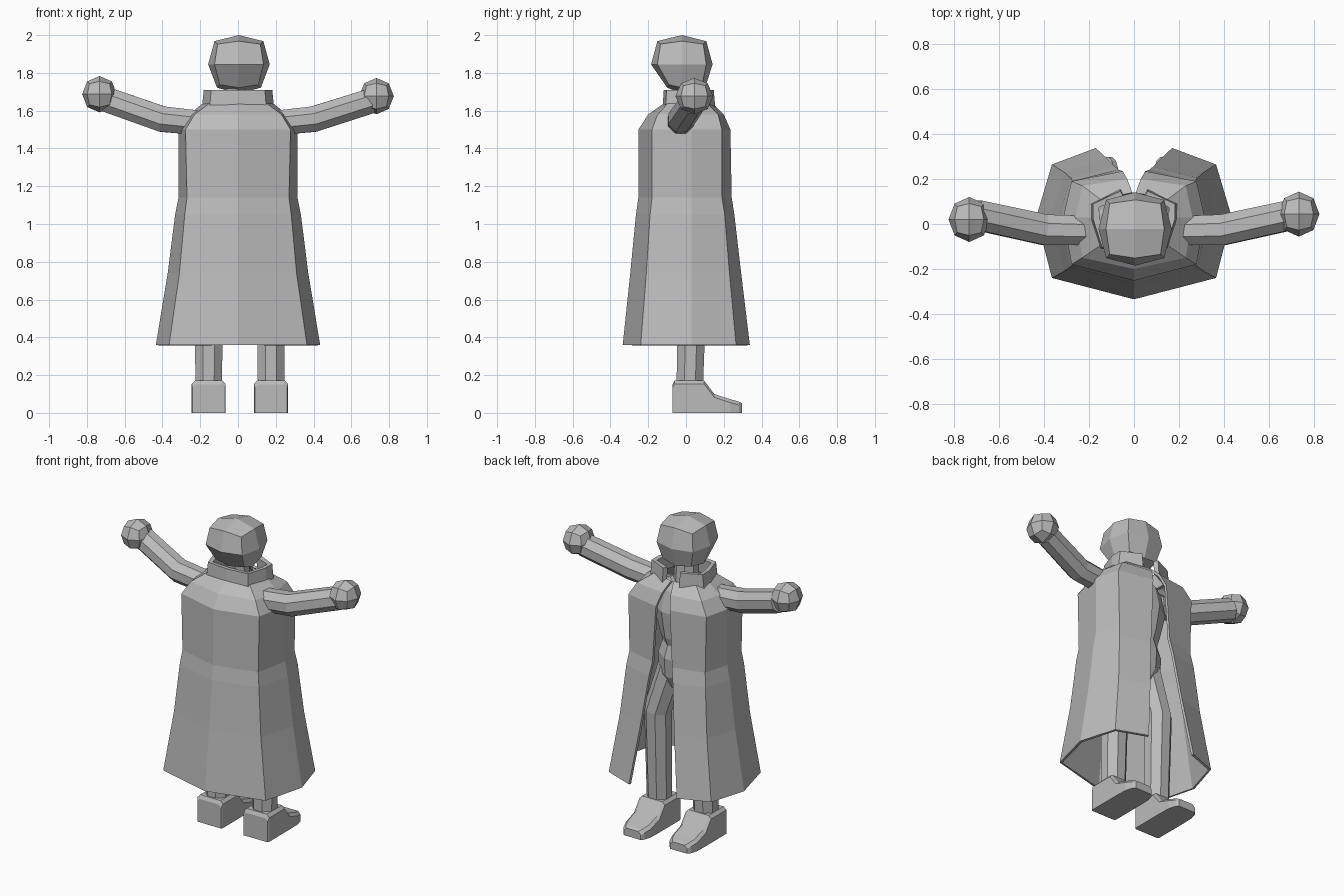
import bpy, bmesh, math
from mathutils import Vector

if "Cube" in bpy.data.objects:
    bpy.data.objects.remove(bpy.data.objects["Cube"])

grey = bpy.data.materials.new("plain_grey")
grey.diffuse_color = (0.5, 0.5, 0.5, 1)
grey.use_nodes = True
grey.node_tree.nodes["Principled BSDF"].inputs["Base Color"].default_value = grey.diffuse_color


def finish(name, bm):
    bmesh.ops.recalc_face_normals(bm, faces=bm.faces)
    me = bpy.data.meshes.new(name)
    bm.to_mesh(me)
    bm.free()
    ob = bpy.data.objects.new(name, me)
    bpy.context.collection.objects.link(ob)
    me.materials.append(grey)
    return ob


def loft(name, rings, closed=True, thickness=0):
    """Skin a list of rings; closed rings get end caps, open ones get thickness."""
    bm = bmesh.new()
    vs = [[bm.verts.new(p) for p in r] for r in rings]
    n = len(vs[0])
    for a, b in zip(vs, vs[1:]):
        for i in range(n if closed else n - 1):
            j = (i + 1) % n
            bm.faces.new((a[i], a[j], b[j], b[i]))
    if closed:
        bm.faces.new(vs[0])
        bm.faces.new(vs[-1])
    ob = finish(name, bm)
    if thickness:
        # point open-shell normals outward before thickening
        me = ob.data
        if sum(p.normal.x * p.center.x + p.normal.y * p.center.y for p in me.polygons) < 0:
            me.flip_normals()
        m = ob.modifiers.new("thickness", 'SOLIDIFY')
        m.thickness, m.offset = thickness, -1
    return ob


def oval(x, y, z, rx, ry, n=8):
    a = [2 * math.pi * (i + 0.5) / n for i in range(n)]
    k = 1 / math.cos(math.pi / n)
    return [(x + rx * k * math.cos(t), y + ry * k * math.sin(t), z) for t in a]


def limb(name, path, radii, n=8):
    pts = [Vector(p) for p in path]
    rings = []
    for i, p in enumerate(pts):
        d = (pts[min(i + 1, len(pts) - 1)] - pts[max(i - 1, 0)]).normalized()
        u = Vector((0, 1, 0))
        u = (u - d * u.dot(d)).normalized()
        w = d.cross(u)
        rings.append([p + u * x + w * y for x, y, _ in oval(0, 0, 0, radii[i], radii[i], n)])
    return loft(name, rings)


def ball(name, centre, size, power=2, shape=None):
    """Rounded cube with two by two faces per side."""
    bm = bmesh.new()
    bmesh.ops.create_cube(bm, size=2)
    bmesh.ops.subdivide_edges(bm, edges=bm.edges[:], cuts=1, use_grid_fill=True)
    for v in bm.verts:
        v.co /= sum(abs(c) ** power for c in v.co) ** (1 / power)
        if shape:
            shape(v.co)
        v.co = Vector(centre) + Vector([c * s for c, s in zip(v.co, size)])
    return finish(name, bm)


def open_ring(z, half):
    """Mirror a half outline (centre back to front edge) across x."""
    return [(-x, y, z) for x, y in reversed(half[1:])] + [(x, y, z) for x, y in half]


# Cloak: height, back y, corner x, rear corner y, side x, front corner y, opening x, opening y
cloak_rows = [
    (0.36, -.335, .365, -.24, .435, .265, .17, .338),
    (0.74, -.295, .31, -.21, .372, .23, .12, .292),
    (1.05, -.265, .282, -.19, .333, .205, .085, .256),
    (1.14, -.252, .27, -.18, .315, .19, .07, .242),
    (1.50, -.252, .278, -.18, .315, .19, .05, .235),
    (1.58, -.20, .23, -.15, .26, .17, .03, .20),
    (1.64, -.115, .15, -.095, .185, .11, .008, .14),
]
loft("cloak", [open_ring(z, [(0, b), (c, d), (s, 0.03), (c, e), (f, g)])
               for z, b, c, d, s, e, f, g in cloak_rows], False, 0.015)

# Stand-up collar, open at the front
loft("collar", [open_ring(z, [(0, -.12 * k), (.145 * k, -.105 * k), (.185 * k, .02),
                              (.185 * k, .09), (.06, .15 * k)])
                for z, k in ((1.62, 1.03), (1.71, 0.98))], False, 0.03)


# Head, narrowing toward the nape
def nape(co):
    if co.z < -0.1:
        co.x *= 0.9
        co.y *= 0.6 if co.y < 0 else 0.95


ball("head", (0.005, -0.022, 1.845), (.163, .163, .155), 3, nape)
loft("neck", [oval(0, 0, 1.52, .075, .07), oval(0, -.01, 1.76, .065, .06)])

# Body under the cloak
loft("torso", [oval(0, 0, z, rx, ry) for z, rx, ry in
               ((1.17, .13, .10), (1.25, .15, .125), (1.42, .19, .14), (1.55, .17, .11), (1.6, .09, .08))])
loft("pelvis", [oval(0, 0.01, z, rx, ry) for z, rx, ry in
                ((0.92, .09, .075), (1.0, .155, .11), (1.12, .155, .12), (1.2, .13, .10))])

for s, side in ((-1, "left"), (1, "right")):
    # Arm and hand
    dz = 0.005 * s
    limb(side + "_arm", [(s * .20, -.03, 1.535), (s * .40, -.025, 1.555),
                         (s * .70, .04, 1.655 - dz)], (.065, .068, .066))
    ball(side + "_hand", (s * .733, .032 + .012 * s, 1.682 - dz), (.092, .1, .096))
    # Leg
    ox = s * .165 + .01
    limb(side + "_leg", [(s * .09, .01, 1.02), (ox, .035, .73), (ox, .02, .14)],
         (.08, .077, .07))
    # Shoe: stations along y with half width, top height, bevel and edge height
    rings = []
    for y, w, h in ((-.072, .085, .15), (-.06, .09, .172), (.095, .09, .172), (.15, .09, .10),
                    (.235, .088, .072), (.28, .075, .06), (.297, .06, .05)):
        b = .018
        rings.append([(ox + x, y, z) for x, z in
                      ((-w, 0), (w, 0), (w, h - b), (w - b, h), (b - w, h), (-w, h - b))])
    loft(side + "_shoe", rings)
